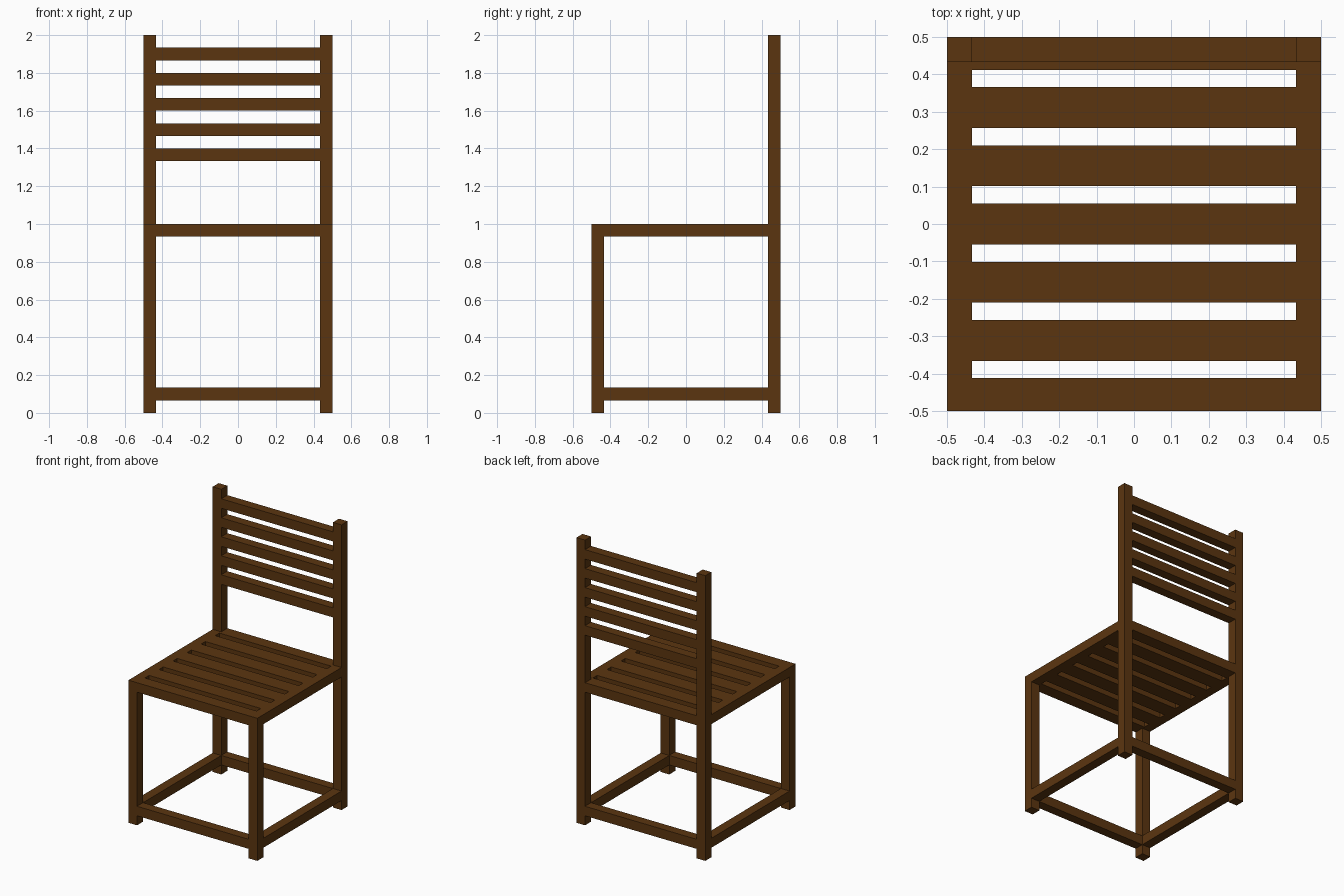
import bpy

if "Cube" in bpy.data.objects:
    bpy.data.objects.remove(bpy.data.objects["Cube"])

wood = bpy.data.materials.new("dark brown wood")
wood.diffuse_color = (0.105, 0.036, 0.005, 1)
wood.use_nodes = True
wood.node_tree.nodes["Principled BSDF"].inputs["Base Color"].default_value = wood.diffuse_color

T = 1 / 15          # timber thickness
H = 0.5             # half width of the chair
I = H - T           # inner face of the posts


def box(name, x, y, z):
    """Axis-aligned box from (min, max) ranges."""
    bpy.ops.mesh.primitive_cube_add(size=1)
    ob = bpy.context.object
    ob.name = name
    for v in ob.data.vertices:
        v.co = [r[0] if c < 0 else r[1] for c, r in zip(v.co, (x, y, z))]
    ob.data.materials.append(wood)
    return ob


for side, x in (("left", (-H, -I)), ("right", (I, H))):
    # posts
    box(f"{side}_front_leg", x, (-H, -I), (0, 1))
    box(f"{side}_back_post", x, (I, H), (0, 2))
    # side rails of the seat and lower stretchers
    box(f"{side}_seat_rail", x, (-I, I), (1 - T, 1))
    box(f"{side}_stretcher", x, (-I, I), (T, 2 * T))

# front and back stretchers
box("front_stretcher", (-I, I), (-H, -I), (T, 2 * T))
box("back_stretcher", (-I, I), (I, H), (T, 2 * T))

# seat slats, the outer two cut off flush with the frame
for i in range(-3, 4):
    c = i * 0.1556
    y = (max(c - 0.0545, -H), min(c + 0.0545, H))
    box(f"seat_slat_{i + 4}", (-I, I), y, (1 - T, 1))

# backrest slats
for i in range(5):
    z = 4 / 3 + i * 2 * T
    box(f"back_slat_{i + 1}", (-I, I), (I, H), (z, z + T))
